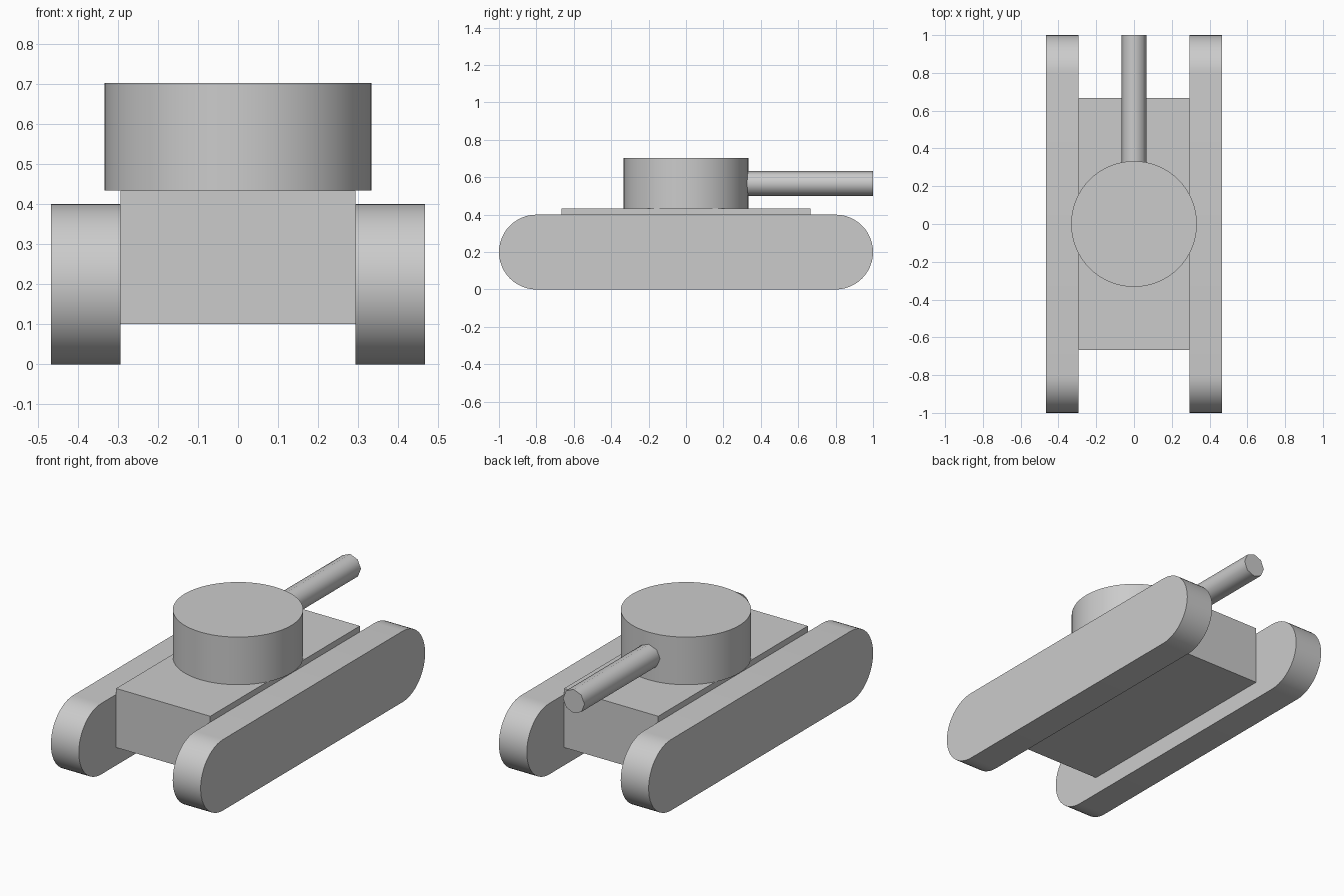
import bpy, bmesh, math

if "Cube" in bpy.data.objects:
    bpy.data.objects.remove(bpy.data.objects["Cube"])


def smooth(obj, angle):
    bpy.ops.object.select_all(action='DESELECT')
    obj.select_set(True)
    bpy.context.view_layer.objects.active = obj
    bpy.ops.object.shade_smooth_by_angle(angle=math.radians(angle))


def cylinder(name, sides, radius, depth, location, rotation=(0, 0, 0), angle=40):
    bpy.ops.mesh.primitive_cylinder_add(vertices=sides, radius=radius, depth=depth,
                                        location=location, rotation=rotation)
    obj = bpy.context.object
    obj.name = name
    smooth(obj, angle)
    return obj


def track(name, x0, x1, radius=0.2, half_length=1.0, steps=24):
    # Stadium-shaped side profile extruded across the track width
    bm = bmesh.new()
    profile = []
    for end in (1, -1):
        for i in range(steps + 1):
            a = -math.pi / 2 + math.pi * i / steps
            profile.append((end * (half_length - radius + radius * math.cos(a)),
                            radius + end * radius * math.sin(a)))
    face = bm.faces.new([bm.verts.new((x0, y, z)) for y, z in profile])
    ext = bmesh.ops.extrude_face_region(bm, geom=[face])
    verts = [g for g in ext['geom'] if isinstance(g, bmesh.types.BMVert)]
    bmesh.ops.translate(bm, verts=verts, vec=(x1 - x0, 0, 0))
    bmesh.ops.recalc_face_normals(bm, faces=bm.faces)
    mesh = bpy.data.meshes.new(name)
    bm.to_mesh(mesh)
    bm.free()
    obj = bpy.data.objects.new(name, mesh)
    bpy.context.collection.objects.link(obj)
    smooth(obj, 40)


# Hull between the tracks
bpy.ops.mesh.primitive_cube_add(size=1, location=(0, 0, 0.267))
hull = bpy.context.object
hull.name = "hull"
hull.scale = (0.587, 1.333, 0.333)
bpy.ops.object.transform_apply(location=False, rotation=False, scale=True)

# Tracks on both sides
track("right_track", 0.293, 0.467)
track("left_track", -0.467, -0.293)

# Round turret
cylinder("turret", 64, 0.333, 0.269, (0, 0, 0.5675))

# Eight-sided barrel reaching back along +y
cylinder("barrel", 8, 0.067, 0.75, (0, 0.625, 0.567), (math.pi / 2, 0, 0), 60)
